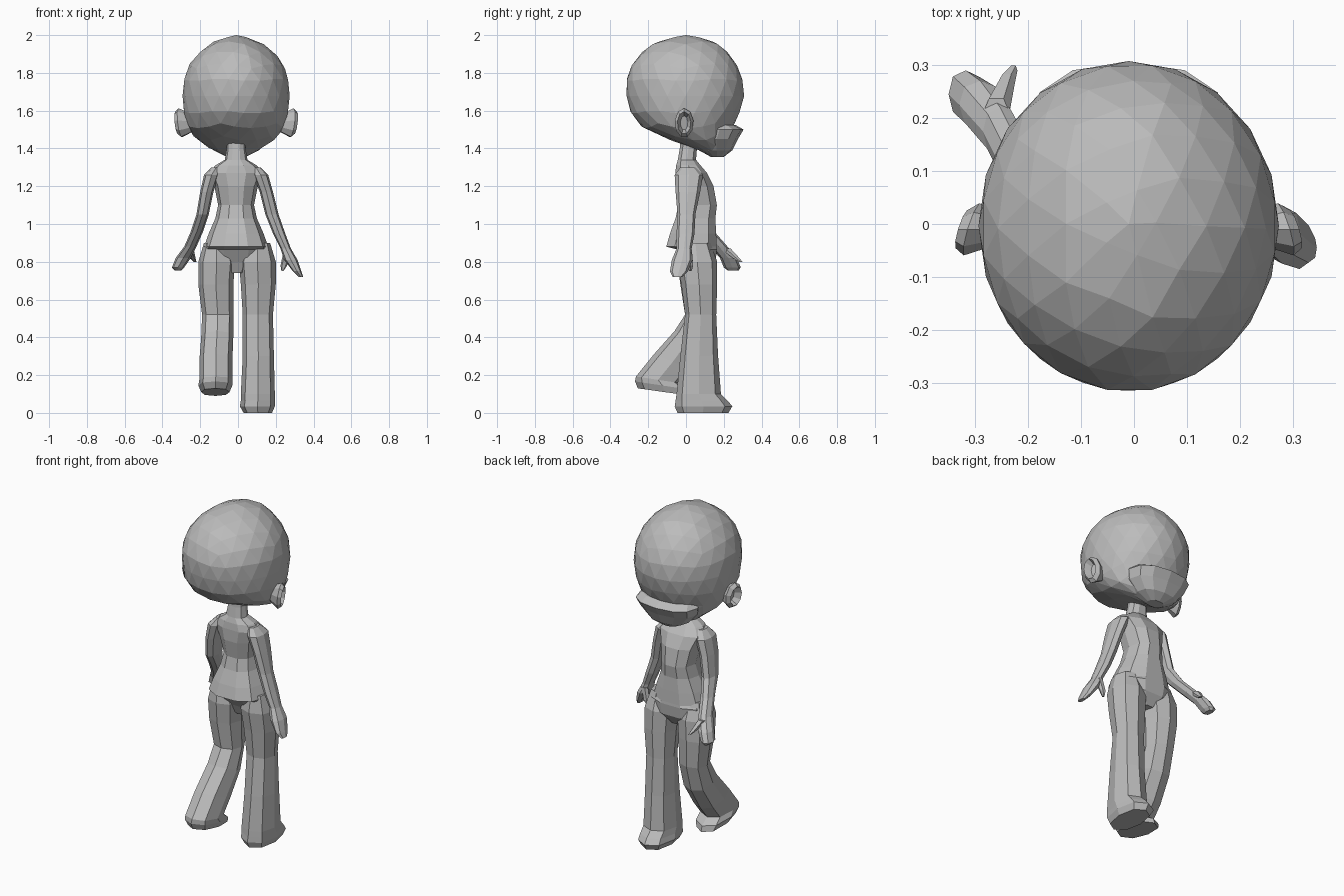
import bpy, bmesh, math

skin = bpy.data.materials.new("plain_grey")
skin.diffuse_color = (0.5, 0.5, 0.5, 1)


def finish(bm, name):
    bmesh.ops.recalc_face_normals(bm, faces=bm.faces)
    mesh = bpy.data.meshes.new(name)
    bm.to_mesh(mesh)
    bm.free()
    mesh.materials.append(skin)
    obj = bpy.data.objects.new(name, mesh)
    bpy.context.collection.objects.link(obj)
    return obj


def bridge(bm, loops):
    """Skin a list of equal point loops and cap both ends."""
    rows = [[bm.verts.new(p) for p in loop] for loop in loops]
    n = len(rows[0])
    for a, b in zip(rows, rows[1:]):
        for i in range(n):
            j = (i + 1) % n
            bm.faces.new((a[i], a[j], b[j], b[i]))
    bm.faces.new(rows[0])
    bm.faces.new(rows[-1])


def rounded(t):
    """Point on a slightly squared unit circle."""
    c, s = math.cos(t), math.sin(t)
    return (math.copysign(abs(c) ** 0.85, c), math.copysign(abs(s) ** 0.85, s))


def loft(name, rings, n=8):
    """Rings are (z, x0, x1, y0, y1[, slope of the ring along y])."""
    loops = []
    for z, x0, x1, y0, y1, *slope in rings:
        k = slope[0] if slope else 0
        loop = []
        for i in range(n):
            u, v = rounded(2 * math.pi * i / n)
            dy = v * (y1 - y0) / 2
            loop.append(((x0 + x1) / 2 + u * (x1 - x0) / 2, (y0 + y1) / 2 + dy, z + k * dy))
        loops.append(loop)
    bm = bmesh.new()
    bridge(bm, loops)
    return finish(bm, name)


# Head: faceted ball fitted to a profile of (z, half width, back y, front y)
profile = [(1.355, 0.03, 0.13, 0.19), (1.40, 0.14, 0.05, 0.21), (1.45, 0.215, -0.10, 0.225),
           (1.50, 0.25, -0.22, 0.24), (1.54, 0.268, -0.26, 0.265), (1.60, 0.28, -0.30, 0.29),
           (1.71, 0.285, -0.32, 0.315), (1.79, 0.275, -0.315, 0.295), (1.88, 0.23, -0.265, 0.25),
           (1.95, 0.15, -0.19, 0.18), (1.98, 0.09, -0.11, 0.12), (2.00, 0.01, -0.01, 0.01)]
bm = bmesh.new()
bmesh.ops.create_icosphere(bm, subdivisions=3, radius=1)
for v in bm.verts:
    z = 1.355 + 0.645 * (v.co.z + 1) / 2
    t = math.atan2(v.co.y, v.co.x)
    pole = abs(v.co.z) > 0.999
    for a, b in zip(profile, profile[1:]):
        if z <= b[0] + 1e-4:
            f = (z - a[0]) / (b[0] - a[0])
            hx, y0, y1 = (a[i] + (b[i] - a[i]) * f for i in (1, 2, 3))
            break
    r = 0 if pole else 1
    v.co = (-0.01 + r * hx * math.cos(t), (y0 + y1) / 2 + r * (y1 - y0) / 2 * math.sin(t), z)
finish(bm, "head")

# Jutting lower jaw with a flat shelf
loft("jaw", [(1.355, -0.06, 0.04, 0.13, 0.20), (1.39, -0.13, 0.11, 0.08, 0.245),
             (1.45, -0.185, 0.165, 0.05, 0.275), (1.50, -0.20, 0.18, 0.05, 0.305),
             (1.525, -0.18, 0.16, 0.05, 0.26)], 12)

# Cupped ears: base, rim, inner lip, hollow as (distance out, half depth, half height)
for side, label in ((-1, "left"), (1, "right")):
    loops = []
    for out, ry, rz in ((0.24, 0.03, 0.05), (0.295, 0.05, 0.078),
                        (0.315, 0.036, 0.06), (0.28, 0.02, 0.038)):
        loop = []
        for i in range(9):
            t = 2 * math.pi * i / 9 + math.pi / 2
            y, z = ry * math.cos(t), rz * math.sin(t)
            loop.append((-0.01 + side * (out - 0.3 * y + 0.12 * z), y - 0.01, 1.535 + z))
        loops.append(loop)
    bm = bmesh.new()
    bridge(bm, loops)
    finish(bm, label + "_ear")

# Torso and neck, with the overhanging seat at the back
torso = [(0.74, 0.05, 0.02, 0.12), (0.80, 0.16, -0.01, 0.16), (0.865, 0.18, -0.05, 0.168),
         (0.88, 0.17, -0.11, 0.168), (0.95, 0.145, -0.09, 0.165), (1.03, 0.11, -0.06, 0.16),
         (1.10, 0.095, -0.045, 0.168), (1.20, 0.115, -0.06, 0.15), (1.27, 0.145, -0.06, 0.115),
         (1.31, 0.11, -0.055, 0.08), (1.34, 0.06, -0.045, 0.055), (1.40, 0.05, -0.035, 0.06),
         (1.46, 0.05, -0.03, 0.06)]
loft("torso", [(z, -0.01 - w, -0.01 + w, a, b) for z, w, a, b in torso], 10)

# Standing right leg with foot
loft("right_leg", [(0.90, 0.04, 0.17, -0.03, 0.13), (0.80, 0.005, 0.20, -0.045, 0.165),
                   (0.68, 0.015, 0.20, -0.025, 0.165), (0.52, 0.025, 0.185, -0.005, 0.16),
                   (0.30, 0.025, 0.19, -0.03, 0.17), (0.10, 0.015, 0.195, -0.05, 0.185),
                   (0.065, 0.015, 0.195, -0.055, 0.22), (0.035, 0.01, 0.195, -0.06, 0.245),
                   (0.0, 0.03, 0.18, -0.045, 0.225)])

# Trailing left leg, shin swung back
loft("left_leg", [(0.90, -0.18, -0.05, -0.03, 0.13), (0.80, -0.21, -0.015, -0.045, 0.165),
                  (0.68, -0.21, -0.025, -0.03, 0.165), (0.52, -0.19, -0.025, -0.005, 0.15),
                  (0.40, -0.195, -0.025, -0.06, 0.11, -0.4), (0.27, -0.205, -0.03, -0.17, 0.03, -0.4),
                  (0.175, -0.205, -0.03, -0.265, -0.03, -0.15),
                  (0.145, -0.21, -0.03, -0.27, 0.02, -0.15),
                  (0.11, -0.195, -0.045, -0.255, 0.03, -0.14)])

# Right arm hangs by the side
loft("right_arm", [(1.30, 0.07, 0.12, -0.03, 0.05), (1.26, 0.08, 0.16, -0.06, 0.09),
                   (1.17, 0.115, 0.185, -0.055, 0.075), (1.05, 0.145, 0.215, -0.045, 0.05),
                   (0.95, 0.185, 0.25, -0.05, 0.045), (0.87, 0.225, 0.28, -0.05, 0.03),
                   (0.81, 0.245, 0.315, -0.075, 0.035), (0.75, 0.29, 0.335, -0.085, 0.01),
                   (0.72, 0.32, 0.345, -0.07, -0.02)])
loft("right_thumb", [(0.85, 0.24, 0.28, -0.01, 0.035), (0.78, 0.225, 0.26, 0.01, 0.04),
                     (0.75, 0.23, 0.24, 0.015, 0.03)], 6)

# Left arm swings forward
loft("left_arm", [(1.30, -0.14, -0.09, -0.03, 0.05), (1.26, -0.18, -0.10, -0.06, 0.09),
                  (1.17, -0.20, -0.13, -0.05, 0.09), (1.05, -0.22, -0.155, -0.02, 0.10),
                  (0.96, -0.25, -0.185, 0.06, 0.15), (0.88, -0.285, -0.22, 0.13, 0.22),
                  (0.82, -0.33, -0.25, 0.18, 0.27), (0.77, -0.35, -0.285, 0.20, 0.29),
                  (0.755, -0.335, -0.30, 0.22, 0.28)])
loft("left_thumb", [(0.87, -0.285, -0.235, 0.18, 0.24), (0.82, -0.255, -0.225, 0.245, 0.285),
                    (0.80, -0.235, -0.22, 0.28, 0.30)], 6)
